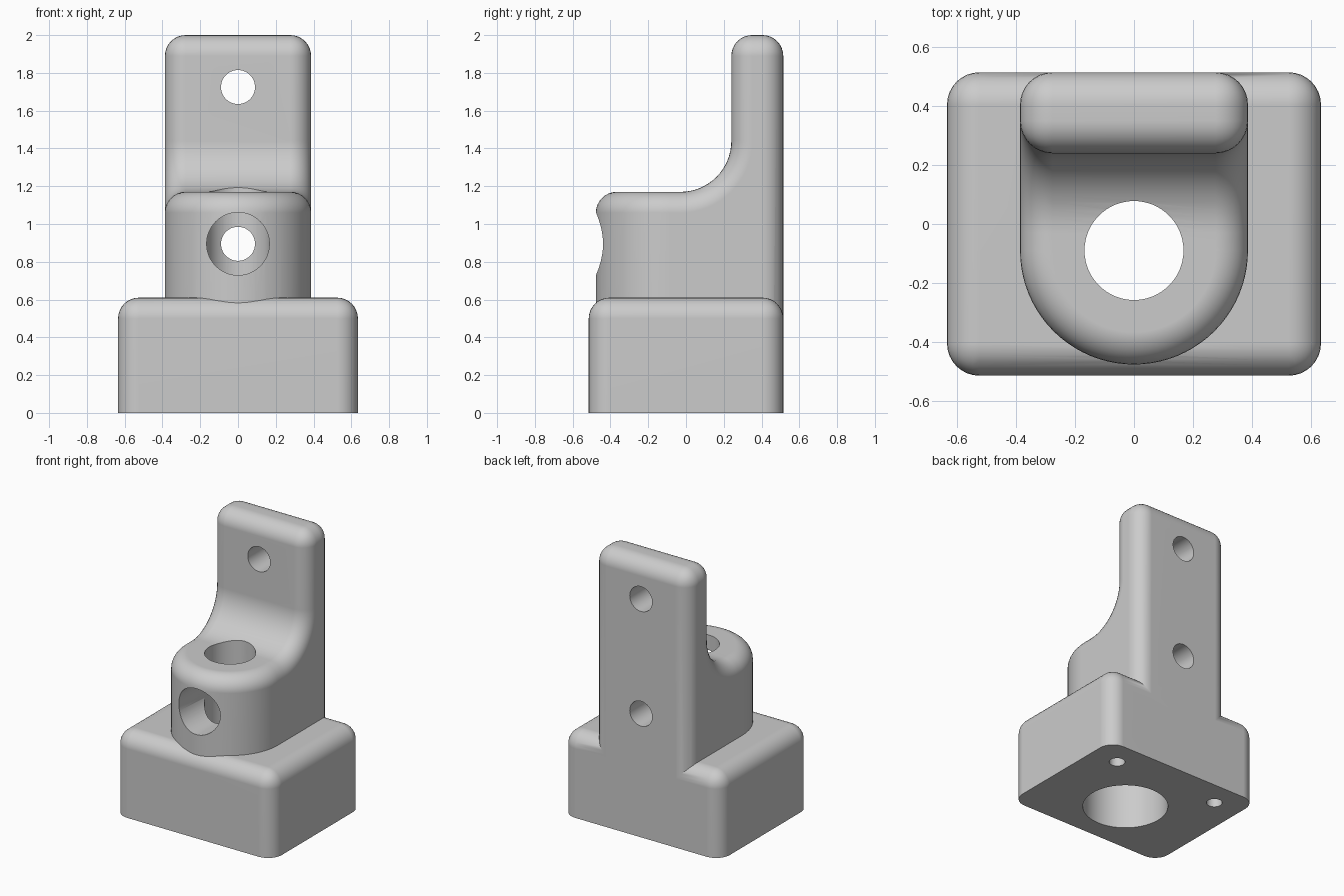
import bpy, bmesh
from math import sin, cos, pi, radians
from mathutils import Matrix, Vector

if "Cube" in bpy.data.objects:
    bpy.data.objects.remove(bpy.data.objects["Cube"])

FILLET = 0.11
BACK = 0.515            # shared rear plane of base and column
BORE_Y, HALF = -0.09, 0.387
BORE_Z = 0.895

grey = bpy.data.materials.new("light grey")
grey.use_nodes = True
grey.diffuse_color = (0.6, 0.6, 0.6, 1)
grey.node_tree.nodes["Principled BSDF"].inputs["Base Color"].default_value = (0.6, 0.6, 0.6, 1)


def finish(bm, name):
    bmesh.ops.recalc_face_normals(bm, faces=bm.faces)
    mesh = bpy.data.meshes.new(name)
    bm.to_mesh(mesh)
    bm.free()
    mesh.materials.append(grey)
    obj = bpy.data.objects.new(name, mesh)
    bpy.context.collection.objects.link(obj)
    return obj


def round_edges(bm, floor):
    """Fillet every sharp edge except those lying on the floor."""
    bmesh.ops.recalc_face_normals(bm, faces=bm.faces)
    edges = [e for e in bm.edges if e.calc_face_angle(0) > radians(40)
             and any(v.co.z > floor + 0.01 for v in e.verts)]
    bmesh.ops.bevel(bm, geom=edges, offset=FILLET, offset_type='OFFSET',
                    segments=8, profile=0.5, affect='EDGES')


def make_base():
    bm = bmesh.new()
    bmesh.ops.create_cube(bm, size=1, matrix=Matrix.Translation((0, 0, 0.305))
                          @ Matrix.Diagonal((1.27, 2 * BACK, 0.61, 1)))
    round_edges(bm, 0)
    return finish(bm, "mount_block")


def make_column():
    floor, seat, cove = 0.3, 1.17, 0.27
    # side outline: seat, concave sweep, upright plate
    outline = [(BORE_Y, floor), (BORE_Y, seat)]
    for i in range(17):
        a = pi / 2 * i / 16
        outline.append((0.24 - cove + cove * sin(a), seat + cove - cove * cos(a)))
    outline += [(0.24, 2), (BACK, 2), (BACK, floor)]
    bm = bmesh.new()
    sides = [[bm.verts.new((x, y, z)) for y, z in outline] for x in (-HALF, HALF)]
    left, right = sides
    for side in sides:
        bm.faces.new(side)
    n = len(outline)
    for i in range(1, n):
        j = (i + 1) % n
        bm.faces.new((left[i], left[j], right[j], right[i]))
    # half-round nose
    rims = []
    for k, z in enumerate((floor, seat)):
        arc = [bm.verts.new((-HALF * cos(pi * i / 40), BORE_Y - HALF * sin(pi * i / 40), z))
               for i in range(1, 40)]
        rims.append([left[k]] + arc + [right[k]])
        bm.faces.new(rims[-1])
    low, high = rims
    for i in range(40):
        bm.faces.new((low[i], low[i + 1], high[i + 1], high[i]))
    round_edges(bm, floor)
    return finish(bm, "bracket")


def cylinder(start, end, radius):
    a, b = Vector(start), Vector(end)
    bm = bmesh.new()
    turn = (b - a).to_track_quat('Z', 'Y').to_matrix().to_4x4()
    bmesh.ops.create_cone(bm, cap_ends=True, segments=64, radius1=radius, radius2=radius,
                          depth=(b - a).length,
                          matrix=Matrix.Translation((a + b) / 2) @ turn)
    cutter = finish(bm, "hole_cutter")
    cutter.hide_render = True
    return cutter


def combine(target, other, operation):
    mod = target.modifiers.new(operation.lower(), 'BOOLEAN')
    mod.operation, mod.solver, mod.object = operation, 'EXACT', other
    bpy.context.view_layer.objects.active = target
    bpy.ops.object.modifier_apply(modifier=mod.name)
    bpy.data.objects.remove(other)


bracket = make_column()
combine(bracket, make_base(), 'UNION')

# bores, cross hole, screw holes and blind dowel holes
holes = [
    ((0, BORE_Y, 0.2), (0, BORE_Y, 1.6), 0.168),
    ((0, BORE_Y, -0.1), (0, BORE_Y, 0.48), 0.285),
    ((0, -0.7, BORE_Z), (0, BORE_Y, BORE_Z), 0.166),
    ((0, BORE_Y, BORE_Z), (0, 0.7, BORE_Z), 0.09),
    ((0, 0.1, 1.725), (0, 0.7, 1.725), 0.09),
    ((0.425, 0.33, -0.1), (0.425, 0.33, 0.35), 0.053),
    ((-0.425, 0.33, -0.1), (-0.425, 0.33, 0.35), 0.053),
]
for start, end, radius in holes:
    combine(bracket, cylinder(start, end, radius), 'DIFFERENCE')

# smooth fillets, flat faces kept even
bpy.ops.object.select_all(action='DESELECT')
bracket.select_set(True)
bpy.context.view_layer.objects.active = bracket
bpy.ops.object.shade_smooth_by_angle(angle=radians(30))
weighted = bracket.modifiers.new("even_normals", 'WEIGHTED_NORMAL')
weighted.keep_sharp = True
